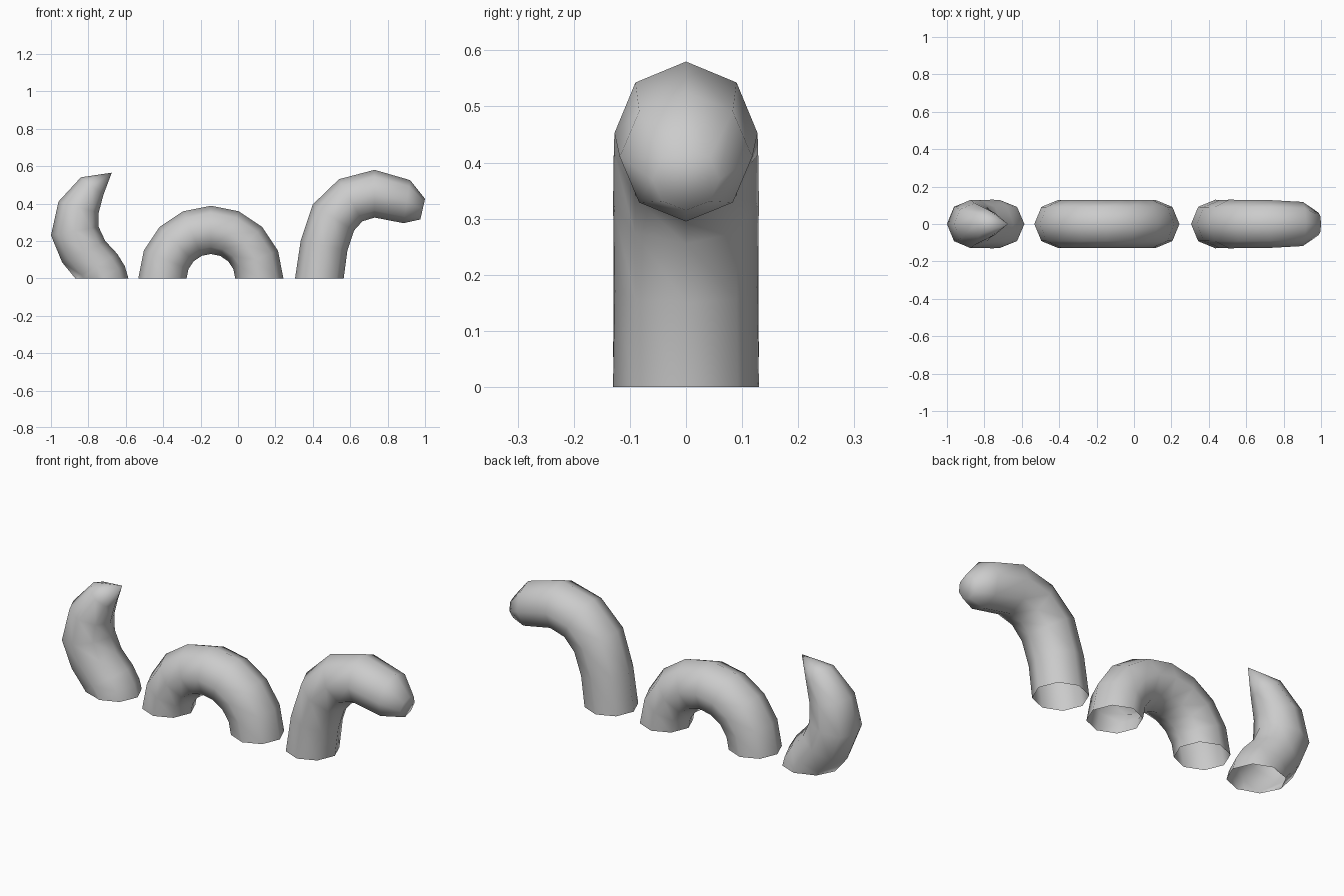
import bpy, bmesh, math
from mathutils import Vector

if "Cube" in bpy.data.objects:
    bpy.data.objects.remove(bpy.data.objects["Cube"])

SIDES = 8


def tube(name, rings, tip=None, cap=False, cut=False):
    """Loft 8-sided rings; each ring is (outer x, z, inner x, z[, half width])."""
    bm = bmesh.new()
    loops = []
    for ox, oz, ix, iz, *w in rings:
        outer, inner = Vector((ox, 0, oz)), Vector((ix, 0, iz))
        mid, axis = (outer + inner) / 2, (outer - inner) / 2
        half = w[0] if w else min(axis.length, 0.13)
        angles = [2 * math.pi * i / SIDES for i in range(SIDES)]
        loops.append([bm.verts.new(mid + axis * math.cos(a) + Vector((0, half * math.sin(a), 0)))
                      for a in angles])
    for a, b in zip(loops, loops[1:]):
        for i in range(SIDES):
            j = (i + 1) % SIDES
            bm.faces.new((a[i], a[j], b[j], b[i]))
    if tip:
        point = bm.verts.new((tip[0], 0, tip[1]))
        for i in range(SIDES):
            bm.faces.new((loops[-1][i], loops[-1][(i + 1) % SIDES], point))
    if cap:
        bm.faces.new(loops[-1])
    if cut:
        bmesh.ops.bisect_plane(bm, geom=bm.verts[:] + bm.edges[:] + bm.faces[:],
                               plane_co=(0, 0, 0), plane_no=(0, 0, 1), clear_inner=True)
    bmesh.ops.recalc_face_normals(bm, faces=bm.faces)
    for f in bm.faces:
        f.smooth = True
    mesh = bpy.data.meshes.new(name)
    bm.to_mesh(mesh)
    bm.free()
    obj = bpy.data.objects.new(name, mesh)
    bpy.context.collection.objects.link(obj)
    return obj


# Curled tail, sliced off at the waterline
tube("tail", [
    (-0.83, -0.10, -0.58, -0.02),
    (-0.84, -0.04, -0.605, 0.065),
    (-0.87, 0.00, -0.645, 0.13),
    (-0.94, 0.085, -0.71, 0.20),
    (-1.00, 0.23, -0.745, 0.275),
    (-0.96, 0.41, -0.745, 0.35),
    (-0.84, 0.54, -0.72, 0.445),
], tip=(-0.675, 0.565), cut=True)

# Half-ring body hump
hump = []
for k in range(9):
    c, s = math.cos(math.pi * k / 8), math.sin(math.pi * k / 8)
    hump.append((-0.145 - 0.388 * c, 0.388 * s, -0.145 - 0.13 * c, 0.13 * s))
tube("body_hump", hump)

# Neck bending over into a blunt head
tube("neck_and_head", [
    (0.305, 0.00, 0.565, 0.00),
    (0.335, 0.20, 0.585, 0.15),
    (0.40, 0.395, 0.62, 0.255),
    (0.54, 0.53, 0.665, 0.305),
    (0.73, 0.58, 0.73, 0.325),
    (0.92, 0.525, 0.885, 0.295, 0.118),
    (1.00, 0.425, 0.975, 0.315, 0.06),
], cap=True)
